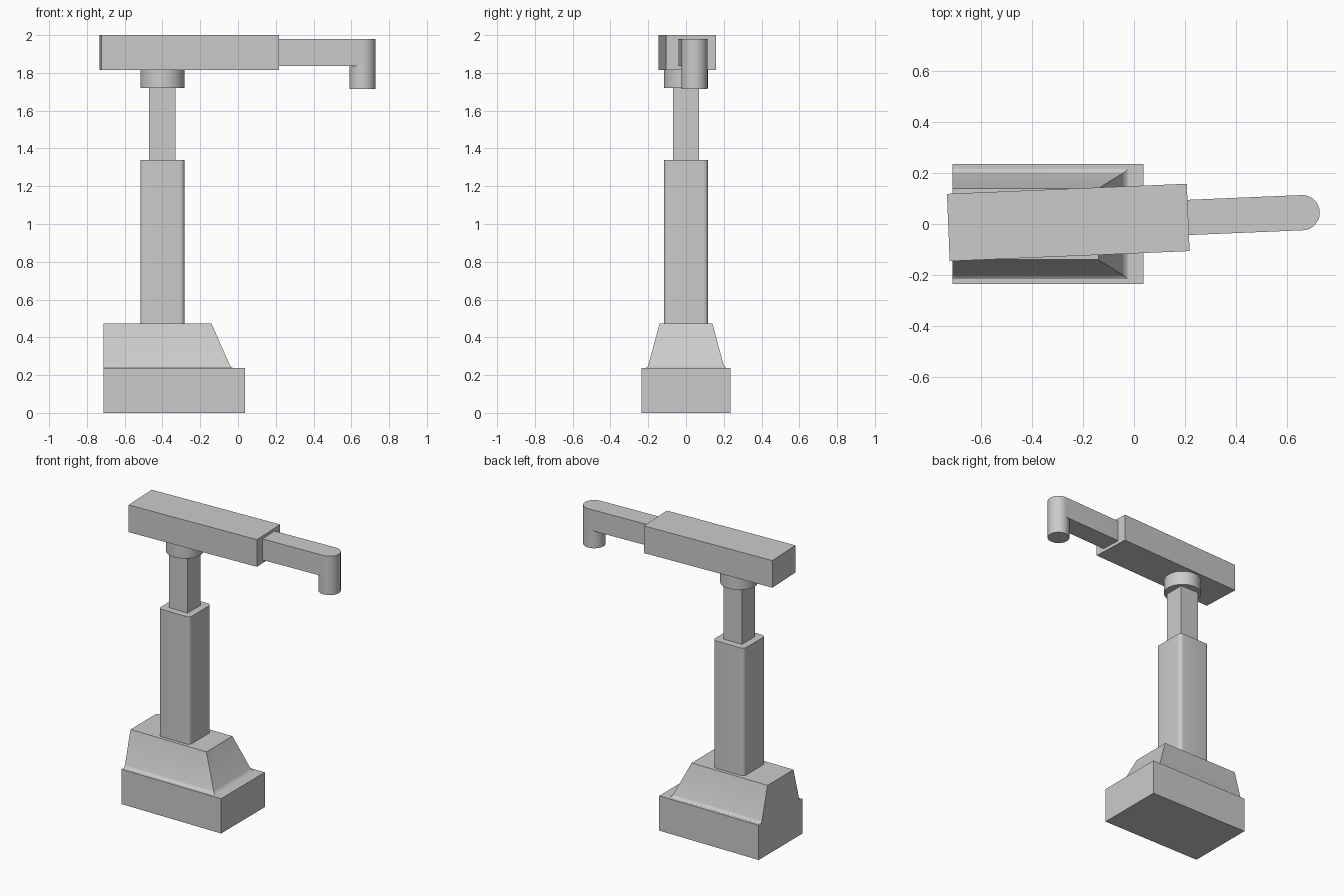
import bpy, bmesh, math
from mathutils import Matrix

cube = bpy.data.objects.get("Cube")
if cube:
    bpy.data.objects.remove(cube, do_unlink=True)

grey = bpy.data.materials.new("light grey")
grey.use_nodes = True
COLOUR = (0.6, 0.6, 0.6, 1)
grey.diffuse_color = COLOUR
grey.node_tree.nodes["Principled BSDF"].inputs["Base Color"].default_value = COLOUR

PIVOT = Matrix.Translation((-0.4, 0, 0))
SWING = PIVOT @ Matrix.Rotation(math.radians(2.4), 4, 'Z')


def loft(name, rings, matrix=Matrix.Identity(4), smooth=False):
    """Skin a stack of equal-length outlines, given as (points, z)."""
    bm = bmesh.new()
    loops = [[bm.verts.new((x, y, z)) for x, y in pts] for pts, z in rings]
    n = len(loops[0])
    for a, b in zip(loops, loops[1:]):
        for i in range(n):
            j = (i + 1) % n
            bm.faces.new((a[i], a[j], b[j], b[i]))
    bm.faces.new(loops[0][::-1])
    bm.faces.new(loops[-1])
    bmesh.ops.recalc_face_normals(bm, faces=bm.faces)
    mesh = bpy.data.meshes.new(name)
    bm.to_mesh(mesh)
    bm.free()
    mesh.materials.append(grey)
    obj = bpy.data.objects.new(name, mesh)
    bpy.context.collection.objects.link(obj)
    mesh.transform(matrix)
    if smooth:
        bpy.ops.object.select_all(action='DESELECT')
        obj.select_set(True)
        bpy.context.view_layer.objects.active = obj
        bpy.ops.object.shade_smooth_by_angle(angle=math.radians(35))
    return obj


def prism(name, pts, z0, z1, matrix=Matrix.Identity(4), smooth=False):
    return loft(name, [(pts, z0), (pts, z1)], matrix, smooth)


def rect(x0, x1, half):
    return [(x0, -half), (x1, -half), (x1, half), (x0, half)]


def arc(cx, cy, r, start, end, steps):
    angles = [math.radians(start + (end - start) * i / steps) for i in range(steps + 1)]
    return [(cx + r * math.cos(a), cy + r * math.sin(a)) for a in angles]


def circle(r, cx=0):
    return arc(cx, 0, r, 0, 360, 48)[:-1]


def rounded_square(half, r):
    c = half - r
    pts = []
    for k, (sx, sy) in enumerate([(1, 1), (-1, 1), (-1, -1), (1, -1)]):
        pts += arc(sx * c, sy * c, r, 90 * k, 90 * k + 90, 6)
    return pts


# Base block and the tapered housing with a small fillet at its foot
BACK = -0.712
prism("base", rect(BACK, 0.037, 0.235), 0, 0.237)
loft("tapered_housing", [
    (rect(BACK, -0.026, 0.215), 0.237),
    (rect(BACK, -0.036, 0.205), 0.243),
    (rect(BACK, -0.044, 0.199), 0.255),
    (rect(BACK, -0.14, 0.14), 0.472),
], smooth=True)

# Telescoping column
prism("outer_column", rounded_square(0.117, 0.025), 0.472, 1.34, PIVOT, True)
prism("inner_column", rect(-0.07, 0.07, 0.07), 1.34, 1.72, PIVOT)
prism("swivel_collar", circle(0.117), 1.72, 1.815, PIVOT, True)

# Swung arm with its sliding extension and round head
REACH, RADIUS = 1.06, 0.069
prism("arm_housing", rect(-0.328, 0.613, 0.132), 1.815, 2.0, SWING)
prism("arm_extension", [(0.613, -RADIUS)] + arc(REACH, 0, RADIUS, -90, 90, 24) + [(0.613, RADIUS)],
      1.837, 1.98, SWING, True)
prism("head", circle(RADIUS, REACH), 1.715, 1.837, SWING, True)
